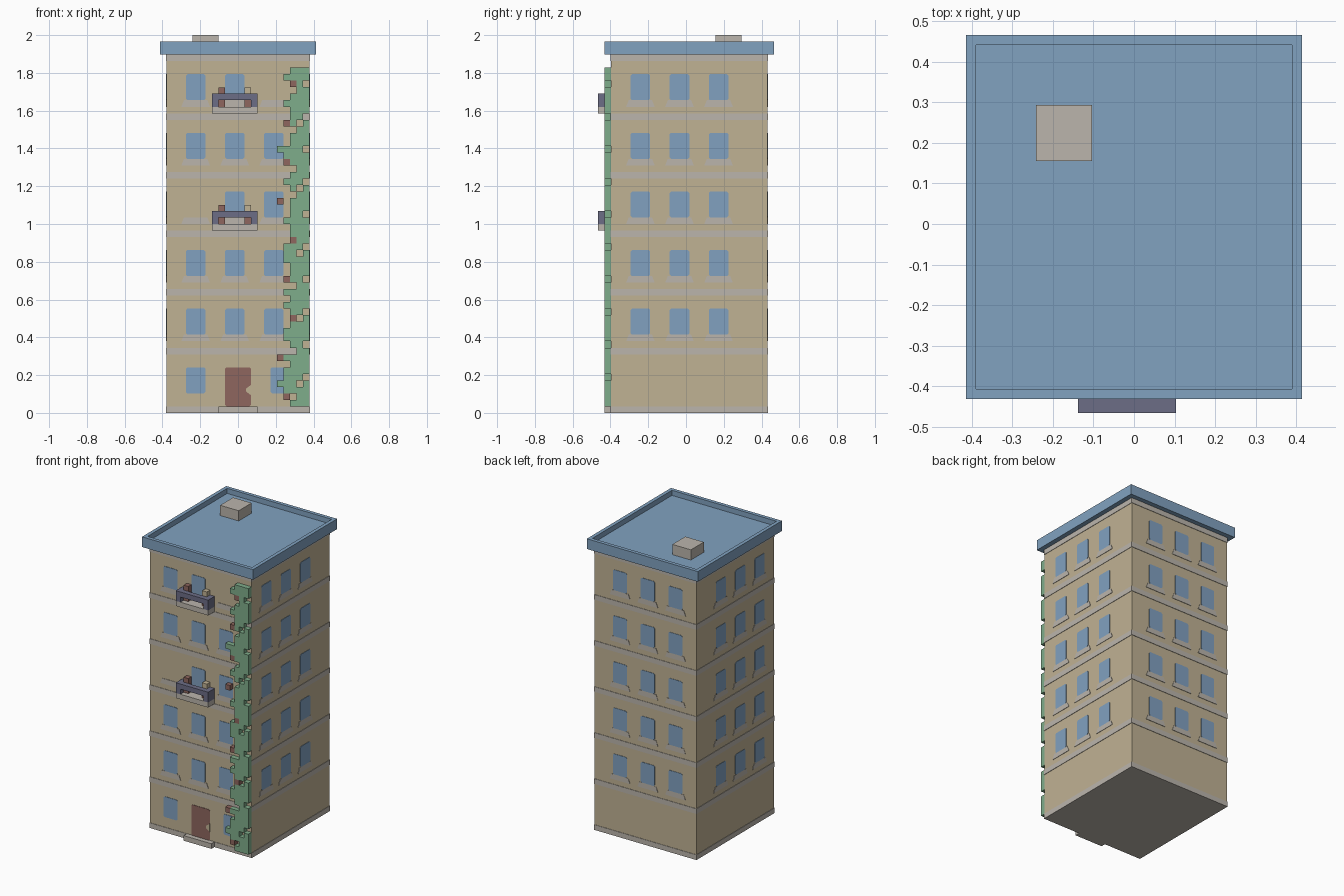
import bpy, bmesh
from mathutils import Vector

if "Cube" in bpy.data.objects:
    bpy.data.objects.remove(bpy.data.objects["Cube"])

U = 2 / 58                          # one building block
ORIGIN = Vector((-11, -13.5, 0))    # block grid corner: wall left edge, balcony front
W, FRONT, BACK = 22, 2, 26          # wall extents in blocks
THIN = 0.08                         # plate thickness in blocks


def material(name, rgb):
    lin = [(c / 255 / 12.92) if c < 11 else ((c / 255 + 0.055) / 1.055) ** 2.4 for c in rgb]
    m = bpy.data.materials.new(name)
    m.use_nodes = True
    m.diffuse_color = (*lin, 1)
    m.node_tree.nodes["Principled BSDF"].inputs["Base Color"].default_value = (*lin, 1)
    return m


WALL = material("sand wall", (192, 178, 148))
STONE = material("pale stone", (187, 181, 172))
BLUE = material("roof blue", (129, 162, 192))
GLASS = material("window blue", (129, 161, 192))
LEAF = material("ivy green", (127, 173, 139))
BROWN = material("red brown", (142, 102, 94))
RAIL = material("slate purple", (108, 109, 134))


def finish(name, bm, mat):
    """Turn a bmesh in block units into a scaled, centred object."""
    bmesh.ops.recalc_face_normals(bm, faces=bm.faces)
    bmesh.ops.translate(bm, verts=bm.verts, vec=ORIGIN)
    bmesh.ops.scale(bm, verts=bm.verts, vec=(U, U, U))
    me = bpy.data.meshes.new(name)
    bm.to_mesh(me)
    bm.free()
    me.materials.append(mat)
    ob = bpy.data.objects.new(name, me)
    bpy.context.collection.objects.link(ob)
    return ob


def add_box(bm, lo, hi):
    lo, hi = Vector(lo), Vector(hi)
    verts = bmesh.ops.create_cube(bm, size=1)["verts"]
    for v in verts:
        v.co = Vector((v.co[i] * (hi[i] - lo[i]) + (lo[i] + hi[i]) / 2 for i in range(3)))


def box(name, lo, hi, mat):
    bm = bmesh.new()
    add_box(bm, lo, hi)
    return finish(name, bm, mat)


# Each wall side: maps (along, height, outward) to block coordinates
SIDES = {
    "front": lambda a, z, d: (a, FRONT - d, z),
    "back": lambda a, z, d: (a, BACK + d, z),
    "left": lambda a, z, d: (W + d, FRONT + a, z),
    "right": lambda a, z, d: (-d, FRONT + a, z),
}


def add_plate(bm, side, outline, thick=THIN):
    """Thin prism on a wall from a 2D outline."""
    put = SIDES[side]
    near = [bm.verts.new(put(a, z, -THIN)) for a, z in outline]
    far = [bm.verts.new(put(a, z, thick)) for a, z in outline]
    bm.faces.new(near)
    bm.faces.new(far)
    for i in range(len(outline)):
        j = (i + 1) % len(outline)
        bm.faces.new((near[i], near[j], far[j], far[i]))


def clipped(a0, a1, z0, z1, c=0.22):
    """Rectangle with clipped corners."""
    return [(a0 + c, z0), (a1 - c, z0), (a1, z0 + c), (a1, z1 - c),
            (a1 - c, z1), (a0 + c, z1), (a0, z1 - c), (a0, z0 + c)]


# Wall block with stone courses at every floor
box("wall_block", (0, FRONT, 0.5), (W, BACK, 55), WALL)
courses = bmesh.new()
for z in [0] + list(range(9, 55, 9)):
    add_box(courses, (-THIN, FRONT - THIN, z), (W + THIN, BACK + THIN, z + 1))
finish("stone_courses", courses, STONE)

# Windows and sills on all four sides
MISSING = {("front", 3, 30), ("front", 15, 48)}
for side in SIDES:
    panes, sills = bmesh.new(), bmesh.new()
    for z in range(12, 49, 9):
        for a in (3, 9, 15):
            add_plate(sills, side, [(a - .7, z - 1), (a + 3.7, z - 1), (a + 3.3, z), (a - .3, z)])
            if (side, a, z) not in MISSING:
                add_plate(panes, side, clipped(a, a + 3, z, z + 4))
    if side == "front":
        for a in (3, 16):
            add_plate(panes, side, clipped(a, a + 3, 3, 7))
    finish(side + "_windows", panes, GLASS)
    finish(side + "_sills", sills, STONE)

# Front door with its handle and step
bm = bmesh.new()
add_plate(bm, "front", clipped(9, 13, 1, 7))
finish("door", bm, BROWN)
bm = bmesh.new()
add_plate(bm, "front", [(13, 2.7), (13, 4.3), (12.2, 3.7), (12.2, 3.3)], THIN * 2)
finish("door_handle", bm, WALL)
box("door_step", (8, 1, 0), (14, FRONT, 1), STONE)

# Roof tray with raised rim, and chimney
bm = bmesh.new()
add_box(bm, (-1, 1, 55), (W + 1, BACK + 1, 57))
bm.normal_update()
top = max(bm.faces, key=lambda f: f.calc_center_median().z)
bmesh.ops.inset_region(bm, faces=[top], thickness=1)
rim = bmesh.ops.extrude_face_region(bm, geom=[top])
bmesh.ops.translate(bm, verts=[v for v in rim["geom"] if isinstance(v, bmesh.types.BMVert)],
                    vec=(0, 0, -1))
if top.is_valid:
    bm.faces.remove(top)
finish("roof", bm, BLUE)
box("chimney", (4, 18, 56), (8, 22, 58), STONE)

# Balconies: slab, stepped rail and two planters
for name, z in (("lower", 28), ("upper", 46)):
    box(name + "_balcony_slab", (7, 0, z), (14, FRONT, z + 1), STONE)
    rail = bmesh.new()
    for x in (7, 13):
        add_box(rail, (x, 0, z + 1), (x + 1, FRONT, z + 3))
    add_box(rail, (8, 0, z + 2), (13, 1, z + 3))
    finish(name + "_balcony_rail", rail, RAIL)
    box(name + "_tall_planter", (8, 1, z + 1), (9, FRONT, z + 3.95), BROWN)
    box(name + "_short_planter", (12, 1, z + 1), (13, FRONT, z + 2.95), BROWN)
    box(name + "_planter_top", (12, 1, z + 2.95), (13, FRONT, z + 3.95), WALL)

# Ivy: ragged grid of cells on the corner, extruded off the wall
FLOWERS = [(18, 2), (17, 8), (19, 14), (18, 20), (19, 26), (17, 32), (18, 38), (18, 44), (19, 50)]
REACH = {17: (4, 40), 18: (3, 5, 6, 8, 11, 12, 16, 18, 23, 24, 25, 29, 35, 39, 47, 51),
         20: (2, 9, 19, 33, 37, 43, 49)}
start = {row: x for x, rows in REACH.items() for row in rows}
bm = bmesh.new()
for z in range(1, 53):
    for x in range(start.get(z, 19), W):
        notch = (x == 21 and z % 5 == 0) or (x == 20 and z % 10 == 4)
        if not notch and (x, z) not in FLOWERS:
            bm.faces.new([bm.verts.new((x + i, FRONT, z + k))
                          for i, k in ((0, 0), (1, 0), (1, 1), (0, 1))])
bmesh.ops.remove_doubles(bm, verts=bm.verts, dist=0.01)
ext = bmesh.ops.extrude_face_region(bm, geom=bm.faces[:], use_keep_orig=True)
bmesh.ops.translate(bm, verts=[v for v in ext["geom"] if isinstance(v, bmesh.types.BMVert)],
                    vec=(0, -1, 0))
finish("ivy", bm, LEAF)

# Flowers among the ivy
bm = bmesh.new()
for x, z in FLOWERS:
    add_box(bm, (x, 1, z), (x + 1, FRONT, z + 1))
finish("ivy_flowers", bm, BROWN)
